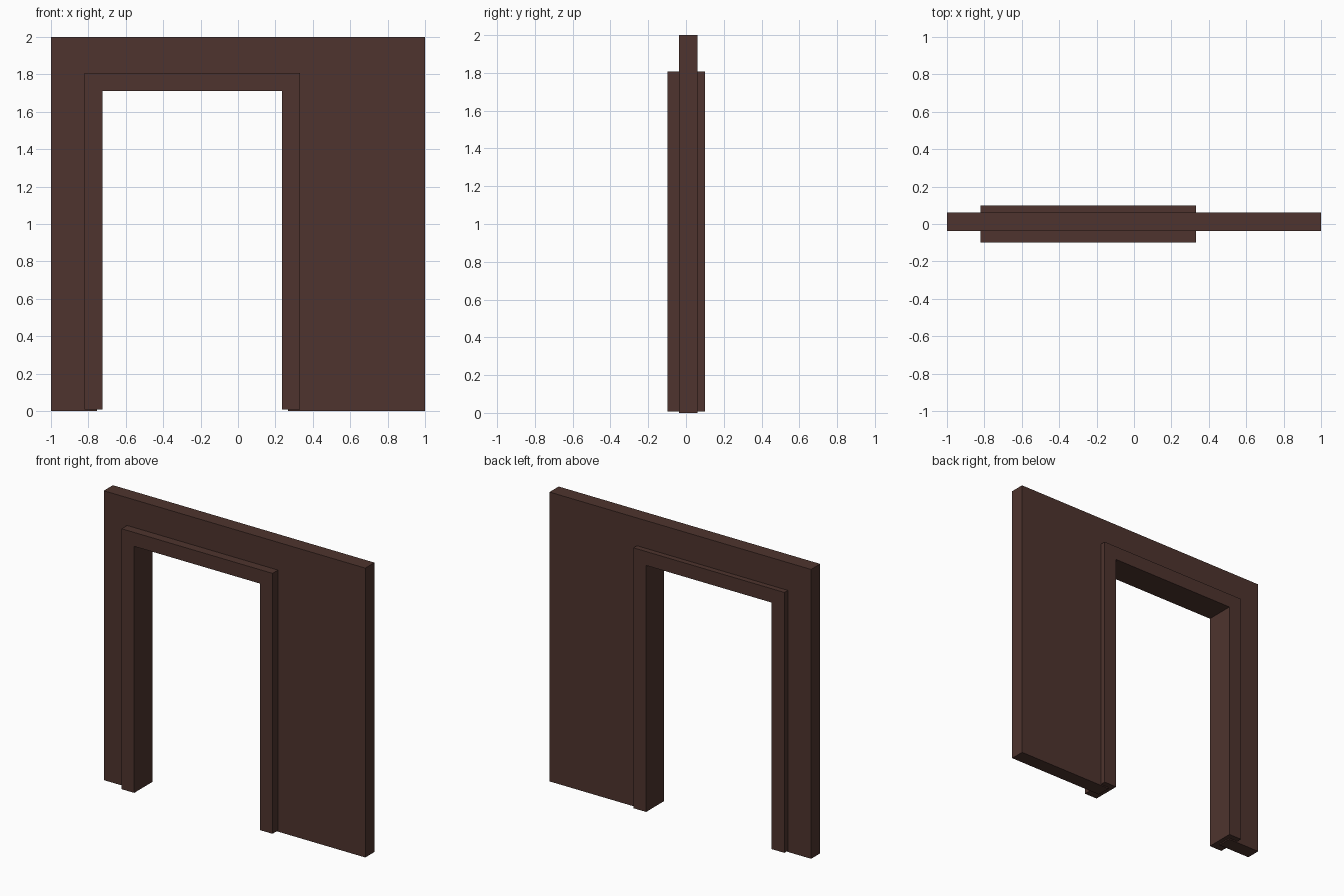
import bpy, bmesh

if "Cube" in bpy.data.objects:
    bpy.data.objects.remove(bpy.data.objects["Cube"])

brown = bpy.data.materials.new("dark_brown")
brown.diffuse_color = (0.0762, 0.0343, 0.0273, 1)
brown.use_nodes = True
brown.node_tree.nodes["Principled BSDF"].inputs["Base Color"].default_value = brown.diffuse_color


def arch(name, x0, x1, top, in0, in1, in_top, y0, y1, bottom):
    """Doorway-shaped slab: an upside-down U outline extruded along y."""
    outline = [(x0, bottom), (x0, top), (x1, top), (x1, bottom),
               (in1, bottom), (in1, in_top), (in0, in_top), (in0, bottom)]
    bm = bmesh.new()
    face = bm.faces.new([bm.verts.new((x, y0, z)) for x, z in outline])
    ext = bmesh.ops.extrude_face_region(bm, geom=[face], use_keep_orig=True)
    verts = [v for v in ext["geom"] if isinstance(v, bmesh.types.BMVert)]
    bmesh.ops.translate(bm, verts=verts, vec=(0, y1 - y0, 0))
    bmesh.ops.recalc_face_normals(bm, faces=bm.faces)
    mesh = bpy.data.meshes.new(name)
    bm.to_mesh(mesh)
    bm.free()
    mesh.materials.append(brown)
    obj = bpy.data.objects.new(name, mesh)
    bpy.context.collection.objects.link(obj)
    return obj


# Wall panel, its opening hidden inside the frame
arch("wall", -1, 1, 2, -0.755, 0.267, 1.742, -0.038, 0.062, 0)
# Thicker door frame wrapping the opening, just above the wall's base
arch("door_frame", -0.822, 0.332, 1.808, -0.725, 0.235, 1.712, -0.098, 0.1, 0.008)
